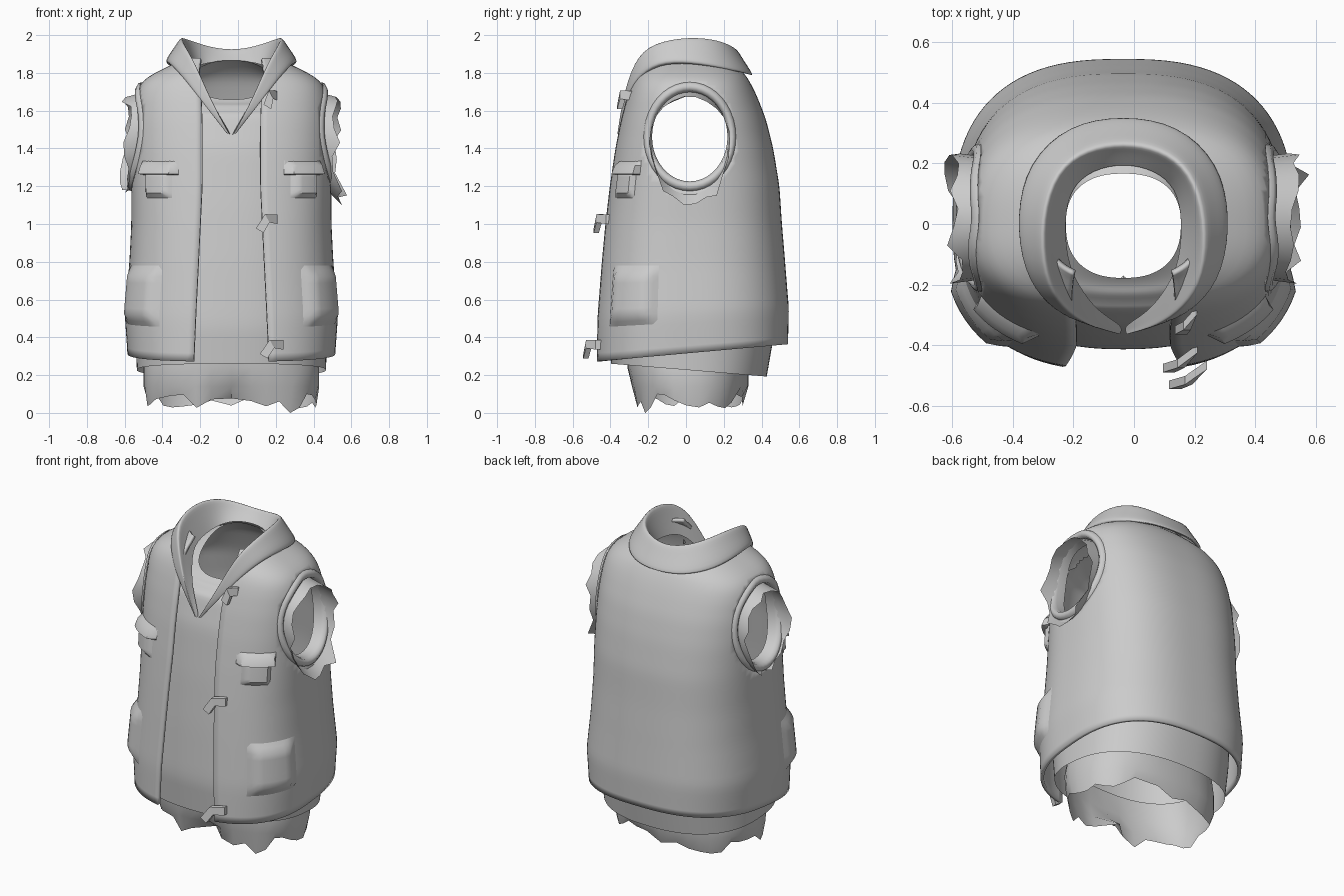
import bpy, bmesh, math, random
from mathutils import Vector

if "Cube" in bpy.data.objects:
    bpy.data.objects.remove(bpy.data.objects["Cube"])

random.seed(4)
XC = -0.035            # the garment sits slightly left of centre
N = 2.6                # squareness of the body cross-section
ARM = (0.02, 1.462, 0.235, 0.278)   # armhole ellipse: y, z, ry, rz


def make(name, verts, faces, angle=40):
    me = bpy.data.meshes.new(name)
    me.from_pydata([(v[0] + XC, v[1], v[2]) for v in verts], [], faces)
    me.shade_smooth()
    me.set_sharp_from_angle(angle=math.radians(angle))
    ob = bpy.data.objects.new(name, me)
    bpy.context.collection.objects.link(ob)
    return ob


def loft(name, rows, cols, fn, closed=False, angle=40):
    verts = [fn(i, j) for i in range(rows) for j in range(cols)]
    faces = []
    for i in range(rows - 1):
        for j in range(cols if closed else cols - 1):
            k = (j + 1) % cols
            faces.append((i * cols + j, i * cols + k, (i + 1) * cols + k, (i + 1) * cols + j))
    return make(name, verts, faces, angle)


def thicken(ob, t):
    m = ob.modifiers.new("thickness", 'SOLIDIFY')
    m.thickness, m.offset = t, -1


def lerp_keys(keys, z):
    z = min(max(z, keys[0][0]), keys[-1][0])
    for p, q in zip(keys, keys[1:]):
        if z <= q[0]:
            f = (z - p[0]) / (q[0] - p[0])
            return [a + (b - a) * f for a, b in zip(p[1:], q[1:])]


def smooth_keys(keys, z, d=0.03):
    s = [lerp_keys(keys, z + o) for o in (-d, 0, d)]
    return [sum(c) / 3 for c in zip(*s)]


def oval(t, a, bf, bb, n=N):
    c, s = math.cos(t), math.sin(t)
    x = a * math.copysign(abs(c) ** (2 / n), c)
    return x, (bf if s < 0 else bb) * math.copysign(abs(s) ** (2 / n), s)


# vest profile: z, half width, front depth, back depth, half opening
VEST = [(.27, .55, .485, .54, .20), (.5, .565, .48, .545, .19), (.8, .54, .455, .525, .175),
        (1.0, .53, .435, .508, .165), (1.2, .53, .41, .495, .155), (1.4, .53, .38, .462, .155),
        (1.55, .525, .35, .425, .155), (1.68, .51, .315, .375, .16), (1.76, .475, .285, .335, .17),
        (1.81, .39, .255, .30, .17), (1.85, .30, .21, .25, .17), (1.88, .235, .18, .21, .16)]


def vest_pt(t, z, out=0.0):
    a, bf, bb, _ = smooth_keys(VEST, z)
    x, y = oval(t, a, bf, bb)
    k = 1 + out / max(math.hypot(x, y), .01)
    lift = .09 * (y + .5) * max(0, 1 - (z - .27) / .5)
    return x * k, y * k, z + lift


def vest_x(y, z):
    a, bf, bb, _ = smooth_keys(VEST, z)
    return a * max(0, 1 - abs(y / (bf if y < 0 else bb)) ** N) ** (1 / N)


def cut_armholes(ob, ratio, on_vest):
    """Remove the armhole faces and round the hole's edge to the ellipse."""
    cy, cz, ry, rz = ARM
    rr = lambda c: math.hypot((c.y - cy) / ry, (c.z - cz) / rz) / ratio
    bm = bmesh.new()
    bm.from_mesh(ob.data)
    dead = [f for f in bm.faces if abs(f.calc_center_median().x - XC) > .2
            and rr(f.calc_center_median()) < 1]
    edge = {v for f in dead for v in f.verts if any(g not in dead for g in v.link_faces)}
    bmesh.ops.delete(bm, geom=dead, context='FACES')
    for v in edge:
        if v.is_valid:
            r = rr(v.co)
            v.co.y, v.co.z = cy + (v.co.y - cy) / r, cz + (v.co.z - cz) / r
            if on_vest:
                v.co.x = XC + math.copysign(vest_x(v.co.y, v.co.z), v.co.x - XC)
    bm.to_mesh(ob.data)
    bm.free()


# outer vest, open at the front
def vest_fn(i, j):
    z = .27 + 1.61 * (1 - (1 - i / 51) ** 1.4)
    a, _, _, o = smooth_keys(VEST, z)
    t0 = math.acos((o / a) ** (N / 2))
    t = -t0 + (math.pi + 2 * t0) * j / 89
    return vest_pt(t, z)


vest = loft("vest_shell", 52, 90, vest_fn)
cut_armholes(vest, 1.0, True)
thicken(vest, .02)

# shirt under the vest: row, z, tilt, half width, front, back
SHIRT = [(0, .216, -.085, .50, .395, .425), (1, .45, -.03, .51, .415, .47), (2, .8, 0, .49, .395, .47),
         (3, 1.1, 0, .48, .37, .455), (4, 1.4, 0, .48, .335, .41), (5, 1.58, 0, .475, .285, .36),
         (6, 1.695, .28, .37, .23, .28), (7, 1.77, .62, .18, .175, .16)]


def shirt_fn(i, j):
    z, tilt, a, bf, bb = smooth_keys(SHIRT, i * 7 / 49, .15)
    x, y = oval(2 * math.pi * j / 80, a, bf, bb, 2.4)
    return x, y, z + tilt * y


shirt = loft("shirt", 50, 80, shirt_fn, True)
cut_armholes(shirt, .86, False)


# torn trousers top with a crease in front
def trousers_fn(i, j):
    z, a, bf, bb = [(.36, .44, .31, .33), (.24, .465, .31, .33), (.14, .465, .29, .33), (.055, .45, .27, .30)][3 - i]
    x, y = oval(2 * math.pi * j / 36, a, bf, bb, 2.4)
    if y < 0:
        y += (0, .0, .04, .1)[3 - i] * math.exp(-(x / .05) ** 2)
    if i == 0:
        z = 0 if j == 31 else z + random.uniform(-.035, .05)
    return x, y, z


loft("trousers", 4, 36, trousers_fn, True)

# armhole rims and torn sleeve stubs
RIM = [(1.04, -.004), (1.02, .012), (.95, .022), (.88, .014), (.85, -.015), (.85, -.07)]
for side in (1, -1):
    tag = "right" if side > 0 else "left"
    cy, cz, ry, rz = ARM

    def rim_fn(i, j):
        r, dx = RIM[i]
        t = 2 * math.pi * j / 40
        y, z = cy + ry * math.cos(t), cz + rz * math.sin(t)
        return side * (vest_x(y, z) + dx), cy + r * (y - cy), cz + r * (z - cz)

    loft("armhole_rim_" + tag, len(RIM), 40, rim_fn, True, 60)
    rag = [random.uniform(.6, 1.15) for _ in range(22)]

    def sleeve_fn(i, j):
        t = 2 * math.pi * j / 22
        c, s = math.cos(t), math.sin(t)
        low = max(0, -s) * (1.0 if side > 0 else .35)
        f = i / 3 * rag[j]
        y = cy + ry * c * (.86 + .06 * f)
        z = cz + rz * s * .86 - f * (.03 + .11 * low)
        return side * (.46 + f * (.11 + .03 * low)), y, z

    loft("sleeve_stub_" + tag, 4, 22, sleeve_fn, True)

    # pockets wrapped on the vest surface: angle range, z range, depth
    def patch(name, t0, t1, z0, z1, depth):
        def fn(i, j):
            u, v = j / 10, i / 10
            e = min(1, 5 * min(u, 1 - u, v, 1 - v))
            x, y, z = vest_pt(-(t1 + (t0 - t1) * u), z0 + (z1 - z0) * v, -.006 + e * depth)
            return side * x, y, z
        loft(name + "_" + tag, 11, 11, fn)

    def flap_fn(i, j):
        z = (1.335, 1.31, 1.265, 1.26)[i]
        out = (-.004, .03, .045, .01)[i] if 0 < j < 10 else .0
        x, y, z = vest_pt(-(.55 + .57 * j / 10), z, out)
        return side * x, y, z

    patch("chest_pocket", .6, 1.06, 1.13, 1.30, .03)
    patch("side_pocket", .2, .95, .44, .79, .04)
    loft("chest_pocket_flap_" + tag, 4, 11, flap_fn)

# turned-down collar: inner, crest and outer points from the V tip to the back
COLLAR = [((0, -.335, 1.47), (.012, -.365, 1.47), (.03, -.35, 1.485)),
          ((.085, -.29, 1.61), (.11, -.34, 1.65), (.17, -.32, 1.66)),
          ((.15, -.20, 1.74), (.20, -.28, 1.87), (.26, -.27, 1.77)),
          ((.185, -.12, 1.80), (.26, -.18, 1.965), (.345, -.16, 1.86)),
          ((.195, .01, 1.82), (.27, .02, 2.00), (.37, .03, 1.86)),
          ((.175, .12, 1.84), (.22, .18, 1.98), (.33, .21, 1.82)),
          ((.10, .18, 1.86), (.12, .25, 1.94), (.19, .345, 1.785)),
          ((0, .20, 1.86), (0, .27, 1.92), (0, .375, 1.775))]
mirrored = [[(-p[0], p[1], p[2]) for p in st] for st in COLLAR[:-1]][::-1]
stations = COLLAR + mirrored


def collar_fn(i, j):
    a, b, c = (Vector(p) for p in stations[i])
    return [a, b + (a - b) * .25, b + Vector((0, 0, .012)), b + (c - b) * .35, c, c + (a - c) * .2][j]


collar = loft("collar", len(stations), 6, collar_fn, angle=180)
sub = collar.modifiers.new("round", 'SUBSURF')
sub.levels = sub.render_levels = 2

# bent toggles on the right front edge
for k, (x, y, z, w) in enumerate([(.18, -.315, 1.655, .55), (.16, -.44, 1.0, 1), (.185, -.495, .335, 1.1)]):
    path = [Vector((.05 * w, .03, .025)), Vector((-.005, -.02, .03)), Vector((-.045 * w, -.035, -.035))]
    verts, faces = [], []
    for p, up in zip(path, [(0, 0, .025), (-.012, 0, .022), (-.02, 0, .012)]):
        u, d = Vector(up), Vector((0, .014, 0))
        verts += [Vector((x - XC, y, z)) + p + q for q in (u + d, u - d, -u - d, d - u)]
    for r in (0, 4):
        faces += [(r + m, r + (m + 1) % 4, r + 4 + (m + 1) % 4, r + 4 + m) for m in range(4)]
    faces += [(3, 2, 1, 0), (8, 9, 10, 11)]
    make("toggle_%d" % (k + 1), verts, faces, 20)
